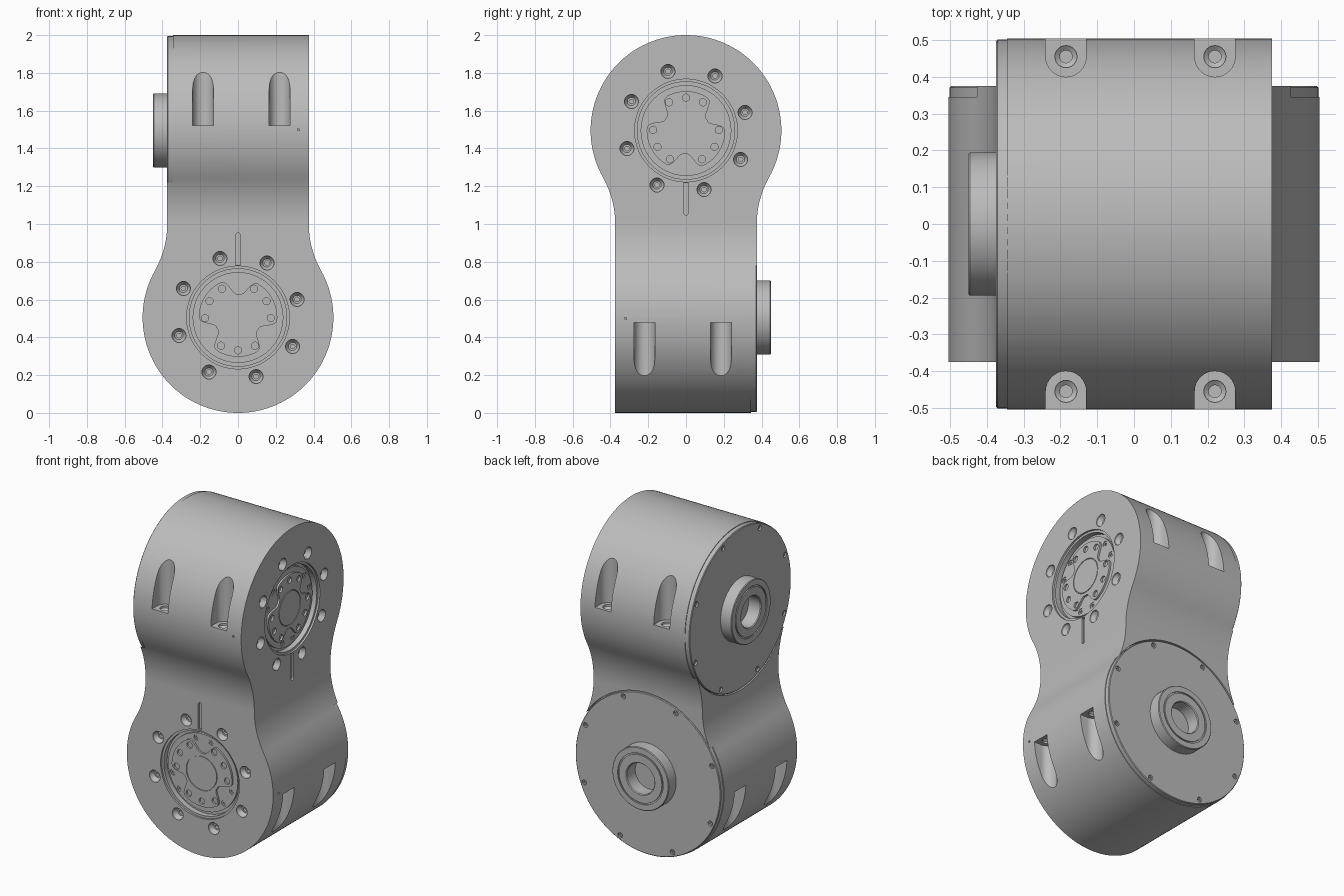
import bpy, bmesh
from math import sin, cos, pi, radians, atan2, exp
from mathutils import Matrix, Vector

if "Cube" in bpy.data.objects:
    bpy.data.objects.remove(bpy.data.objects["Cube"], do_unlink=True)

R, HALF = 0.505, 0.375          # housing radius, half thickness
grey = bpy.data.materials.new("satin_grey")
grey.use_nodes = True
grey.diffuse_color = (0.5, 0.5, 0.5, 1)
grey.node_tree.nodes["Principled BSDF"].inputs["Base Color"].default_value = (0.5, 0.5, 0.5, 1)

# Frames: local z points out of the face; the upper joint is the lower one turned over
FRONT = Matrix(((1, 0, 0, 0), (0, 0, -1, -HALF), (0, 1, 0, R), (0, 0, 0, 1)))
BACK = Matrix(((-1, 0, 0, 0), (0, 0, 1, HALF), (0, 1, 0, R), (0, 0, 0, 1)))
TURN = Matrix(((0, -1, 0, 0), (-1, 0, 0, 0), (0, 0, -1, 2), (0, 0, 0, 1)))
JOINTS = {"lower": Matrix.Identity(4), "upper": TURN}


def lathe(bm, pts, mat, steps=24):
    """Revolve a (radius, height) profile around local z."""
    vs = [bm.verts.new((r, 0, h)) for r, h in pts]
    es = [bm.edges.new(p) for p in zip(vs, vs[1:])]
    before = set(bm.verts) - set(vs)
    bmesh.ops.spin(bm, geom=vs + es, cent=(0, 0, 0), axis=(0, 0, 1), angle=2 * pi, steps=steps)
    new = [v for v in bm.verts if v not in before]
    bmesh.ops.remove_doubles(bm, verts=new, dist=1e-5)
    bmesh.ops.transform(bm, matrix=mat, verts=[v for v in bm.verts if v not in before])


def prism(bm, outline, h0, h1, mat):
    """Extrude a local xy outline between two heights."""
    lo = [bm.verts.new(mat @ Vector((x, y, h0))) for x, y in outline]
    hi = [bm.verts.new(mat @ Vector((x, y, h1))) for x, y in outline]
    bm.faces.new(lo[::-1])
    bm.faces.new(hi)
    n = len(lo)
    for i in range(n):
        bm.faces.new((lo[i], lo[(i + 1) % n], hi[(i + 1) % n], hi[i]))


def finish(bm, name):
    bmesh.ops.recalc_face_normals(bm, faces=bm.faces)
    me = bpy.data.meshes.new(name)
    bm.to_mesh(me)
    bm.free()
    me.materials.append(grey)
    ob = bpy.data.objects.new(name, me)
    bpy.context.collection.objects.link(ob)
    return ob


def activate(ob):
    bpy.ops.object.select_all(action='DESELECT')
    ob.select_set(True)
    bpy.context.view_layer.objects.active = ob


def cut(ob, cutter_bm):
    tool = finish(cutter_bm, "cutter")
    tool.hide_render = True
    activate(ob)
    mod = ob.modifiers.new("cut", 'BOOLEAN')
    mod.operation, mod.solver, mod.object = 'DIFFERENCE', 'EXACT', tool
    bpy.ops.object.modifier_apply(modifier=mod.name)
    bpy.data.objects.remove(tool, do_unlink=True)


def smooth(ob):
    activate(ob)
    bpy.ops.object.shade_smooth_by_angle(angle=radians(30))


def polar(r, deg, h=0):
    a = radians(deg)
    return Matrix.Translation((r * cos(a), r * sin(a), h))


def arc(cx, cy, r, a0, a1, n):
    return [(cx + r * cos(a0 + (a1 - a0) * i / n), cy + r * sin(a0 + (a1 - a0) * i / n))
            for i in range(n + 1)]


# Housing: round end blended by a concave fillet into a square neck, twice at right angles
fillet = 0.502
tang = atan2(1 - R, HALF + fillet)
side = arc(0, R, R, -pi / 2, tang, 44)
side += arc(HALF + fillet, 1, fillet, pi + tang, pi, 16)[1:]
rings = [(w, HALF, z) for w, z in side]
rings += [(HALF, w, 2 - z) for w, z in reversed(side[:-1])]
bm = bmesh.new()
loops = [[bm.verts.new((sx * a, sy * b, z)) for sx, sy in ((1, 1), (-1, 1), (-1, -1), (1, -1))]
         for a, b, z in rings]
for lo, hi in zip(loops, loops[1:]):
    for i in range(4):
        j = (i + 1) % 4
        bm.faces.new((lo[i], lo[j], hi[j], hi[i]))
bmesh.ops.remove_doubles(bm, verts=bm.verts, dist=1e-5)
bmesh.ops.dissolve_limit(bm, angle_limit=radians(0.3), verts=bm.verts, edges=bm.edges)
housing = finish(bm, "housing")

SCREW_HOLE = [(0, -.05), (.012, -.05), (.012, -.032), (.022, -.032), (.037, -.01), (.037, .01), (0, .01)]
SMALL_HOLE = [(0, -.02), (.008, -.02), (.008, -.01), (.016, -.01), (.016, .01), (0, .01)]

# Cuts in the housing
main, floor_holes = bmesh.new(), bmesh.new()
for M in JOINTS.values():
    front, back = M @ FRONT, M @ BACK
    # stepped output recess, cover seat
    lathe(main, [(0, -.045), (.258, -.045), (.258, -.012), (.272, -.012), (.272, .02), (0, .02)], front, 72)
    lathe(main, [(0, -.03), (.507, -.03), (.507, .02), (0, .02)], back, 96)
    # ring of countersunk screws and the index slot
    for k in range(8):
        lathe(main, SCREW_HOLE, front @ polar(.327, 17 + 45 * k))
    slot = arc(0, .435, .012, 0, pi, 8) + [(-.012, .279), (.012, .279)]
    prism(main, slot, -.012, .02, front)
    # side pockets with a screw in each floor
    for sx in (1, -1):
        for y in (-.22, .185):
            u = arc(0, 0, .055, pi / 2, 3 * pi / 2, 16) + [(.1, -.055), (.1, .055)]
            place = M @ Matrix.Translation((sx * .455, y, 0))
            prism(main, [(sx * px, py) for px, py in u], -.05, .478, place)
            lathe(floor_holes, [(0, .44), (.03, .44), (.03, .49), (.017, .5), (.017, .52), (0, .52)], place)
    # vent pinhole
    lathe(floor_holes, [(0, .45), (.006, .45), (.006, .55), (0, .55)],
          M @ Matrix.Translation((0, -.32, .5)) @ Matrix.Rotation(pi / 2, 4, 'Y'), 10)
cut(housing, main)
cut(housing, floor_holes)
smooth(housing)

for name, M in JOINTS.items():
    front, back = M @ FRONT, M @ BACK

    # Cover plate with bearing hub
    bm = bmesh.new()
    lathe(bm, [(0, -.03), (.501, -.03), (.501, -.004), (.497, 0), (.195, 0), (.195, .071),
               (.191, .075), (.157, .075), (.157, .068), (.148, .068), (.148, .075),
               (.1, .075), (.095, .07), (.095, -.01), (0, -.01)], back, 96)
    cover = finish(bm, name + "_cover")
    holes = bmesh.new()
    for k in range(8):
        lathe(holes, SMALL_HOLE, back @ polar(.472, 21 + 45 * k), 16)
    cut(cover, holes)
    smooth(cover)

    # Output flange: rim disc with three screw pairs
    bm = bmesh.new()
    lathe(bm, [(0, -.045), (.24, -.045), (.24, -.03), (0, -.03)], front, 72)
    flange = finish(bm, name + "_output_flange")
    holes = bmesh.new()
    for k in range(3):
        for off in (-14, 14):
            lathe(holes, [(0, -.01), (.009, -.01), (.009, -.004), (.019, -.004), (.019, .01), (0, .01)],
                  front @ polar(.212, 88 + 120 * k + off, -.03), 16)
    cut(flange, holes)
    smooth(flange)

    # Three-lobed output plate with bolt holes
    outline = []
    for i in range(180):
        deg = 2 * i
        off = (deg - 88 + 60) % 120 - 60
        r = .208 - .083 * exp(-(off / 19) ** 4)
        outline.append((r * cos(radians(deg)), r * sin(radians(deg))))
    bm = bmesh.new()
    prism(bm, outline, -.035, -.018, front)
    plate = finish(bm, name + "_lobed_plate")
    holes = bmesh.new()
    for k in range(3):
        for off in (-31, 0, 31):
            lathe(holes, [(0, -.012), (.019, -.012), (.019, .01), (0, .01)],
                  front @ polar(.174, 30 + 120 * k + off, -.018), 16)
    # fine ring groove around the centre
    for r in (.103,):
        lathe(holes, [(r, -.024), (r + .004, -.024), (r + .004, 0), (r, 0), (r, -.024)], front, 48)
    cut(plate, holes)
    smooth(plate)
